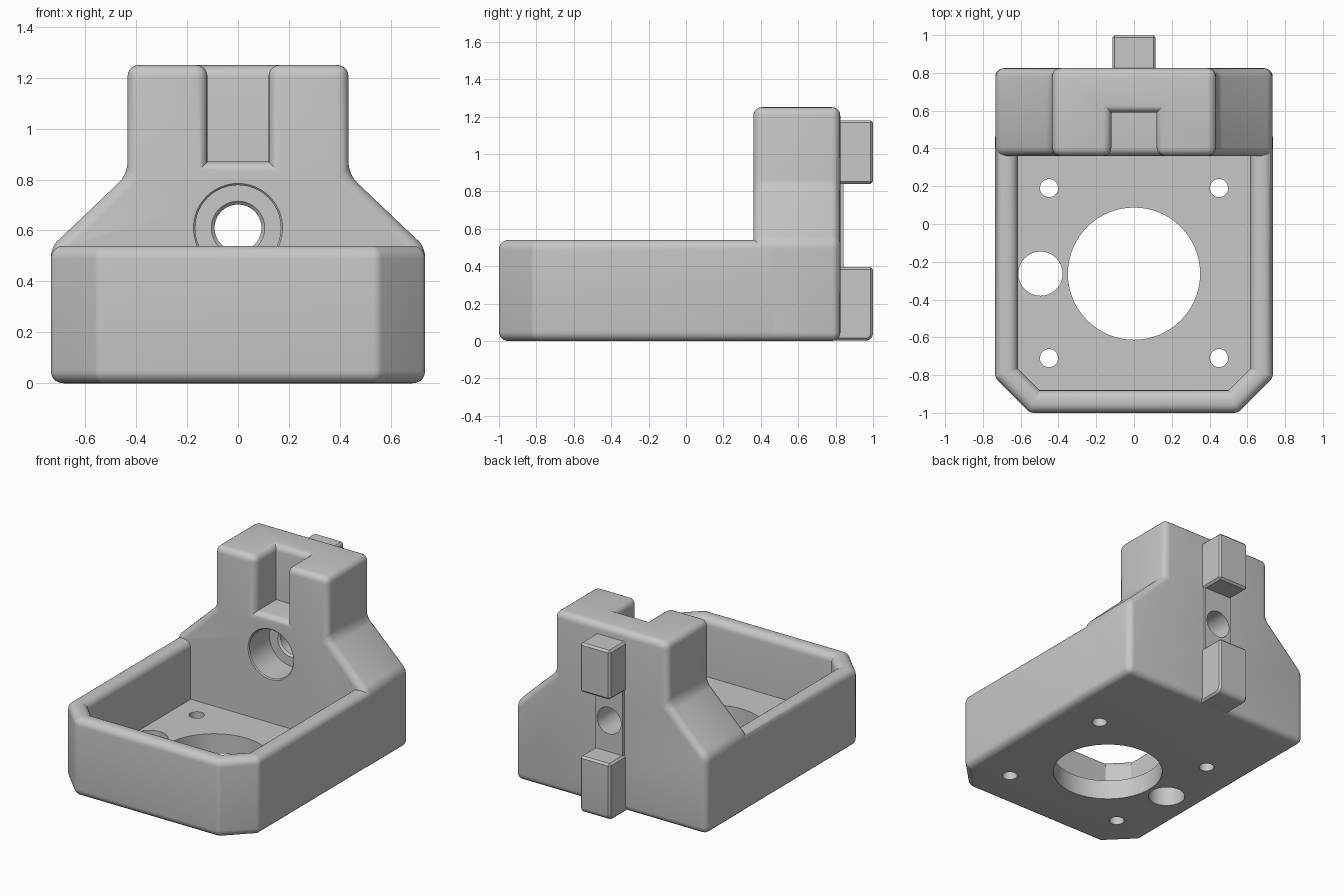
import bpy, bmesh, math
from mathutils import Vector

if "Cube" in bpy.data.objects:
    bpy.data.objects.remove(bpy.data.objects["Cube"])

grey = bpy.data.materials.new("light_grey")
grey.diffuse_color = (0.57, 0.57, 0.57, 1)
grey.use_nodes = True
grey.node_tree.nodes["Principled BSDF"].inputs["Base Color"].default_value = grey.diffuse_color


def add_object(name, bm):
    bmesh.ops.recalc_face_normals(bm, faces=bm.faces[:])
    me = bpy.data.meshes.new(name)
    bm.to_mesh(me)
    bm.free()
    ob = bpy.data.objects.new(name, me)
    bpy.context.collection.objects.link(ob)
    me.materials.append(grey)
    return ob


def box(x, y0, y1, z0, z1):
    """Box symmetric in x."""
    bm = bmesh.new()
    bmesh.ops.create_cube(bm, size=1)
    for v in bm.verts:
        v.co = (v.co.x * 2 * x, y0 + (v.co.y + 0.5) * (y1 - y0), z0 + (v.co.z + 0.5) * (z1 - z0))
    return bm


def loft(rings):
    """Skin closed rings of equal length and cap both ends."""
    bm = bmesh.new()
    vs = [[bm.verts.new(p) for p in r] for r in rings]
    n = len(vs[0])
    for a, b in zip(vs, vs[1:]):
        for i in range(n):
            j = (i + 1) % n
            bm.faces.new((a[i], a[j], b[j], b[i]))
    bm.faces.new(vs[0])
    bm.faces.new(vs[-1])
    return bm


def bore(name, steps, place, n=64):
    """Turned cutter from (radius, position) steps along an axis."""
    angs = [2 * math.pi * i / n for i in range(n)]
    return add_object(name, loft([[place(r * math.cos(a), r * math.sin(a), t) for a in angs]
                                  for r, t in steps]))


def boolean(ob, other, op):
    """Apply a boolean and delete the helper object."""
    m = ob.modifiers.new("bool", 'BOOLEAN')
    m.object, m.operation, m.solver = other, op, 'EXACT'
    me = bpy.data.meshes.new_from_object(ob.evaluated_get(bpy.context.evaluated_depsgraph_get()))
    ob.modifiers.clear()
    ob.data = me
    bpy.data.objects.remove(other)


def round_edges(bm, edges, size, segments):
    bmesh.ops.bevel(bm, geom=edges, offset=size, offset_type='OFFSET', segments=segments,
                    profile=0.5, affect='EDGES', clamp_overlap=True)


# Tray: chamfered outline lofted through a rounded wall section
W, FLOOR, TOP, R, C = 0.735, 0.135, 0.54, 0.05, 0.185
OUTLINE = [Vector(p) for p in ((-W + C, -1), (W - C, -1), (W, -1 + C), (W, 0.51), (-W, 0.51), (-W, -1 + C))]


def tray_ring(inset, z, steps=6):
    n = len(OUTLINE)
    r = max(R - inset, 0.002)
    ring = []
    for i, p in enumerate(OUTLINE):
        d0 = (p - OUTLINE[i - 1]).normalized()
        d1 = (OUTLINE[(i + 1) % n] - p).normalized()
        n0, n1 = Vector((-d0.y, d0.x)), Vector((-d1.y, d1.x))
        centre = p + (n0 + n1) * ((inset + r) / (1 + n0.dot(n1)))
        for k in range(steps + 1):
            c = centre - n0.slerp(n1, k / steps) * r
            ring.append((c.x, c.y, z))
    return ring


quarter = [math.radians(15 * k) for k in range(7)]
section = [(R - R * math.sin(a), R - R * math.cos(a)) for a in quarter]
section += [(R - R * math.cos(a), TOP - R + R * math.sin(a)) for a in quarter]
section += [(0.12 - R + R * math.sin(a), TOP - R + R * math.cos(a)) for a in quarter]
section += [(0.12, FLOOR)]
body = add_object("tray_bracket_body", loft([tray_ring(i, z) for i, z in section]))

# Upright block: shouldered profile with a slot, convex edges rounded
half = [(0.734, 0.0005), (0.734, 0.535), (0.434, 0.82), (0.434, 1.25)]
profile = half + [(-x, z) for x, z in reversed(half)]
block = add_object("upright_block", loft([[(x, y, z) for x, z in profile] for y in (0.36, 0.825)]))
boolean(block, add_object("slot_cutter", box(0.12, 0.2, 0.59, 0.87, 1.5)), 'DIFFERENCE')
bm = bmesh.new()
bm.from_mesh(block.data)
bmesh.ops.dissolve_limit(bm, angle_limit=0.01, verts=bm.verts[:], edges=bm.edges[:])
bm.normal_update()
edges = [e for e in bm.edges if e.calc_face_angle(0) > 0.3
         and (e.is_convex or min(abs(v.co.x) for v in e.verts) > 0.3)]
round_edges(bm, edges, 0.045, 5)
bm.to_mesh(block.data)
bm.free()
boolean(body, block, 'UNION')

# Floor openings: centre opening, cable hole and four screw holes
holes = [(0, -0.263, 0.35), (-0.495, -0.263, 0.117)]
holes += [(sx * 0.45, y, 0.048) for sx in (-1, 1) for y in (0.19, -0.71)]
for hx, hy, r in holes:
    cutter = bore("hole_cutter", [(r, -0.1), (r, 0.3)],
                  lambda a, b, t: (hx + a, hy + b, t))
    boolean(body, cutter, 'DIFFERENCE')

# Rear rail strip between the keys
strip = add_object("rail_strip", box(0.105, 0.79, 0.843, 0.36, 0.88))

# Counterbored bolt hole through block and strip
bolt = [(0.175, 0.2), (0.175, 0.36), (0.168, 0.367), (0.168, 0.585),
        (0.105, 0.585), (0.092, 0.598), (0.092, 1.1)]
for ob in (body, strip):
    cutter = bore("bolt_cutter", bolt, lambda a, b, t: (a, t, 0.61 + b))
    boolean(ob, cutter, 'DIFFERENCE')

# Rear alignment keys, the lower one rounded under its heel
for name, z0, z1 in (("upper_key", 0.84, 1.18), ("lower_key", 0.002, 0.395)):
    bm = box(0.115, 0.76, 1.0, z0, z1)
    if name == "lower_key":
        heel = [e for e in bm.edges if all(v.co.y > 0.9 and v.co.z < 0.1 for v in e.verts)]
        round_edges(bm, heel, 0.04, 5)
    bm.normal_update()
    round_edges(bm, [e for e in bm.edges if e.calc_face_angle(0) > 0.8], 0.013, 1)
    add_object(name, bm)

# Smooth fillets, keep sharp edges
for ob in bpy.context.collection.objects:
    ob.select_set(True)
    bpy.context.view_layer.objects.active = ob
bpy.ops.object.shade_smooth_by_angle(angle=math.radians(30))
